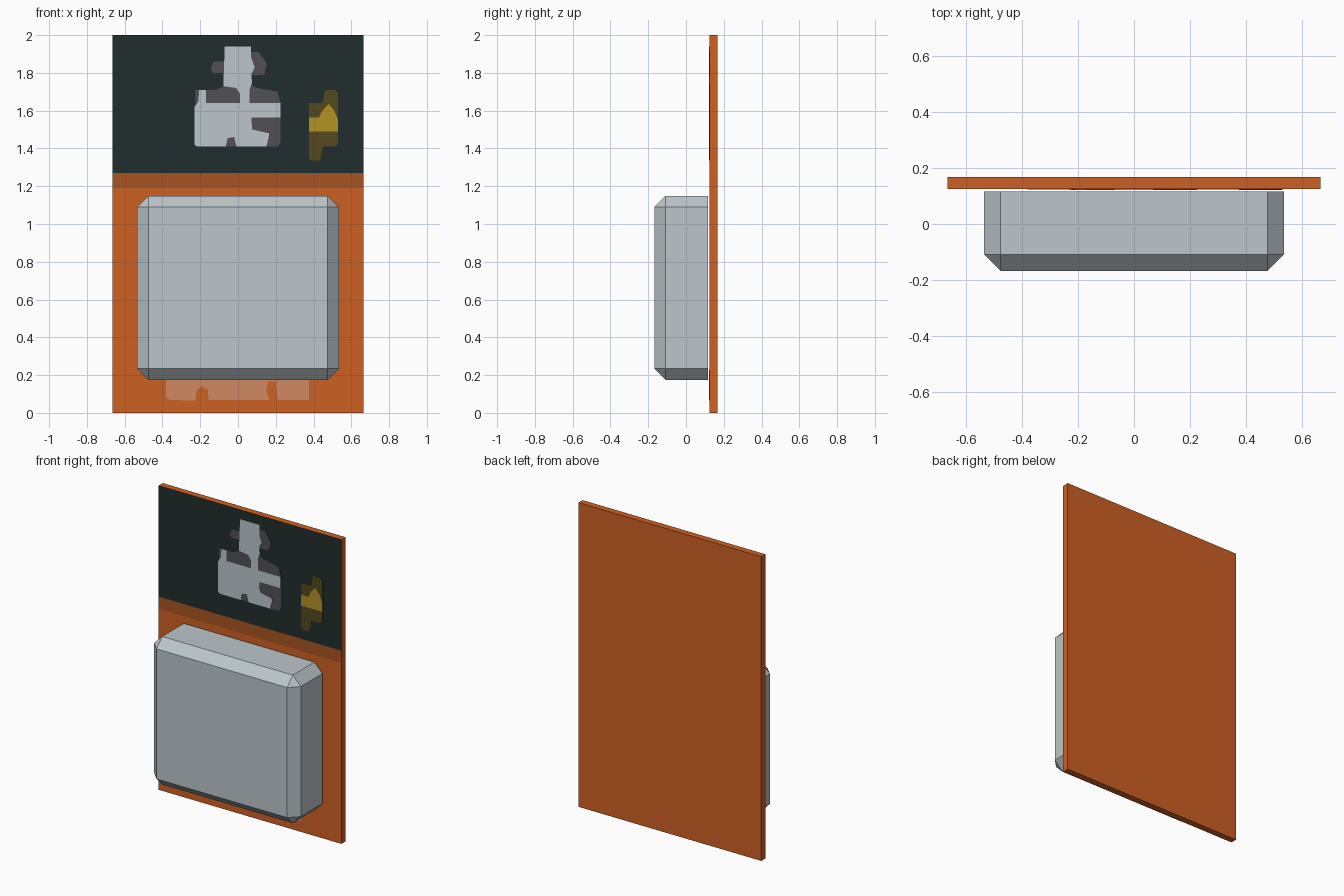
import bpy, bmesh

if "Cube" in bpy.data.objects:
    bpy.data.objects.remove(bpy.data.objects["Cube"])


def material(name, r, g, b):
    """Flat material from 0-255 sRGB values, stored as linear."""
    lin = [((c / 255 + 0.055) / 1.055) ** 2.4 for c in (r, g, b)]
    m = bpy.data.materials.new(name)
    m.diffuse_color = (*lin, 1)
    m.use_nodes = True
    m.node_tree.nodes["Principled BSDF"].inputs["Base Color"].default_value = m.diffuse_color
    return m


orange = material("orange", 206, 96, 36)
rust = material("rust_orange", 167, 85, 35)
black = material("blue_black", 34, 45, 46)
silver = material("silver_grey", 188, 198, 204)
grey = material("dark_grey", 82, 80, 84)
yellow = material("yellow", 178, 146, 36)
olive = material("olive", 85, 72, 30)
salmon = material("salmon", 207, 136, 98)

CARD_FRONT = 0.125


def finish(name, bm, mats):
    bmesh.ops.recalc_face_normals(bm, faces=bm.faces)
    me = bpy.data.meshes.new(name)
    bm.to_mesh(me)
    bm.free()
    for m in mats:
        me.materials.append(m)
    ob = bpy.data.objects.new(name, me)
    bpy.context.collection.objects.link(ob)
    return ob


def box(x, y0, y1, z0, z1):
    bm = bmesh.new()
    bmesh.ops.create_cube(bm, size=1)
    for v in bm.verts:
        v.co.x *= 2 * x
        v.co.y = y0 if v.co.y < 0 else y1
        v.co.z = z0 if v.co.z < 0 else z1
    return bm


def print_plate(name, outline, mat, lift):
    """Very thin printed shape on the card front, outline in (x, z)."""
    bm = bmesh.new()
    face = bm.faces.new([bm.verts.new((x, CARD_FRONT - lift, z)) for x, z in outline])
    ext = bmesh.ops.extrude_face_region(bm, geom=[face])
    for v in [g for g in ext["geom"] if isinstance(g, bmesh.types.BMVert)]:
        v.co.y = CARD_FRONT
    bmesh.ops.triangulate(bm, faces=[f for f in bm.faces if len(f.verts) > 4])
    return finish(name, bm, [mat])


# Backing card, front cut into colour bands by height
bm = box(0.665, CARD_FRONT, 0.168, 0, 2)
bm.normal_update()
front = [f for f in bm.faces if f.normal.y < -0.9]
for z in (1.19, 1.27):
    bmesh.ops.bisect_plane(bm, geom=bm.verts[:] + bm.edges[:] + bm.faces[:],
                           plane_co=(0, 0, z), plane_no=(0, 0, 1))
bm.normal_update()
for f in bm.faces:
    z = f.calc_center_median().z
    if f.normal.y < -0.9 and z > 1.19:
        f.material_index = 2 if z > 1.27 else 1
finish("backing_card", bm, [orange, rust, black])

# Blister tray: every edge chamfered except those of the back face
bm = box(0.534, -0.168, 0.116, 0.175, 1.148)
edges = [e for e in bm.edges if min(v.co.y for v in e.verts) < 0]
bmesh.ops.bevel(bm, geom=edges, offset=0.059, segments=1, affect='EDGES')
finish("blister_tray", bm, [silver])

# Abstract picture print: dark silhouette with pale shape on top
print_plate("picture_shadow", [
    (-.225, 1.41), (.21, 1.41), (.225, 1.43), (.225, 1.64), (.21, 1.7), (.1, 1.72),
    (.065, 1.74), (.07, 1.785), (.14, 1.79), (.152, 1.85), (.11, 1.91), (.06, 1.91),
    (-.07, 1.86), (-.13, 1.86), (-.145, 1.82), (-.13, 1.8), (-.075, 1.8),
    (-.075, 1.73), (-.12, 1.71), (-.225, 1.71)], grey, 0.002)
print_plate("picture_shape", [
    (-.23, 1.42), (-.215, 1.41), (-.065, 1.41), (-.055, 1.455), (-.02, 1.46),
    (-.008, 1.41), (.15, 1.41), (.16, 1.45), (.165, 1.48), (.075, 1.5), (.07, 1.565),
    (.225, 1.565), (.225, 1.64), (.06, 1.64), (.06, 1.71), (.075, 1.75), (.07, 1.79),
    (.088, 1.83), (.07, 1.88), (.07, 1.94), (-.07, 1.94), (-.078, 1.73), (-.01, 1.72),
    (.01, 1.69), (.01, 1.64), (-.17, 1.64), (-.17, 1.71), (-.205, 1.71),
    (-.21, 1.65), (-.23, 1.62)], silver, 0.004)

# Small badge print
print_plate("badge_shadow", [
    (.375, 1.345), (.39, 1.335), (.435, 1.335), (.45, 1.41), (.515, 1.41), (.53, 1.43),
    (.53, 1.69), (.515, 1.71), (.46, 1.71), (.448, 1.64), (.375, 1.64)], olive, 0.002)
print_plate("badge_centre", [
    (.375, 1.49), (.53, 1.49), (.53, 1.55), (.51, 1.6), (.48, 1.635), (.445, 1.6),
    (.43, 1.565), (.375, 1.565)], yellow, 0.004)

# Pale print strip at the foot of the card, running up behind the tray
print_plate("foot_print", [
    (-.38, .08), (-.36, .068), (-.225, .065), (-.22, .12), (-.19, .14), (-.16, .12),
    (-.155, .068), (.165, .068), (.15, .12), (.16, .165), (.2, .165), (.21, .068),
    (.375, .068), (.375, .23), (-.38, .23)], salmon, 0.002)
